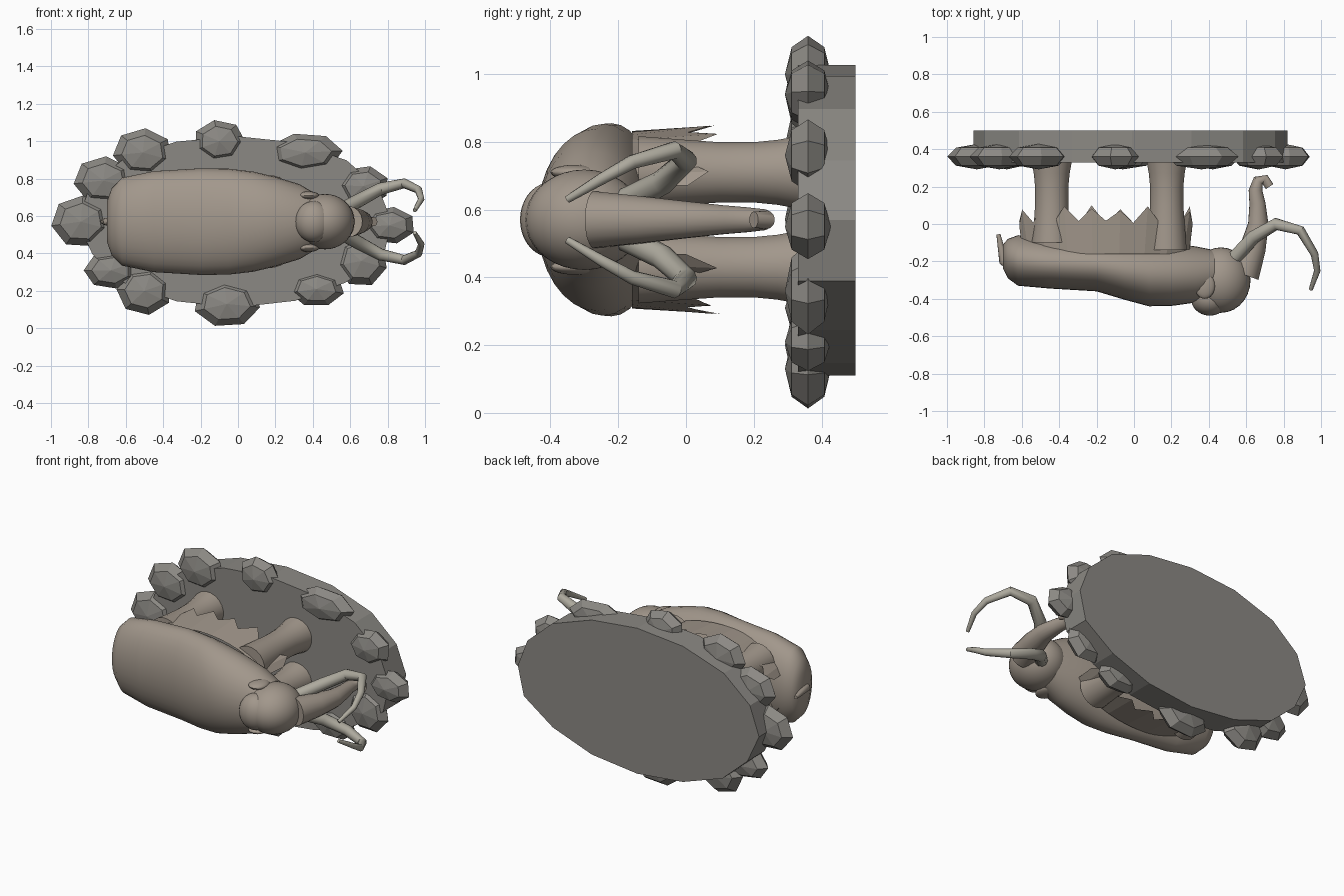
import bpy, bmesh, math, random
from mathutils import Vector, Matrix

if "Cube" in bpy.data.objects:
    bpy.data.objects.remove(bpy.data.objects["Cube"])

random.seed(4)
ZC = 0.57  # height of the animal's plane of symmetry (its "up" is -y)


def material(name, col):
    m = bpy.data.materials.new(name)
    m.diffuse_color = (*col, 1)
    m.use_nodes = True
    m.node_tree.nodes["Principled BSDF"].inputs["Base Color"].default_value = m.diffuse_color
    return m


FUR = material("fur", (0.36, 0.31, 0.26))
STONE = material("stone", (0.26, 0.25, 0.23))
IVORY = material("ivory", (0.42, 0.40, 0.34))


def finish(name, bm, mat, smooth=True):
    bmesh.ops.recalc_face_normals(bm, faces=bm.faces)
    me = bpy.data.meshes.new(name)
    bm.to_mesh(me)
    bm.free()
    me.materials.append(mat)
    ob = bpy.data.objects.new(name, me)
    bpy.context.collection.objects.link(ob)
    if smooth:
        bpy.ops.object.select_all(action='DESELECT')
        bpy.context.view_layer.objects.active = ob
        ob.select_set(True)
        bpy.ops.object.shade_smooth_by_angle(angle=math.radians(40))
    return ob


def loft(name, rings, mat, smooth=True):
    """Bridge equal rings of points and cap both ends."""
    bm = bmesh.new()
    rs = [[bm.verts.new(p) for p in r] for r in rings]
    n = len(rs[0])
    for a, b in zip(rs, rs[1:]):
        for i in range(n):
            j = (i + 1) % n
            bm.faces.new((a[i], a[j], b[j], b[i]))
    bm.faces.new(rs[0])
    bm.faces.new(rs[-1])
    return finish(name, bm, mat, smooth)


def tube(name, pts, mat, n=16):
    """Tapered tube through (x, y, z, radius) points."""
    P = [Vector(p[:3]) for p in pts]
    rings, side = [], None
    for i, p in enumerate(P):
        t = (P[min(i + 1, len(P) - 1)] - P[max(i - 1, 0)]).normalized()
        if side is None:
            side = t.orthogonal()
        side = (side - t * side.dot(t)).normalized()
        up = t.cross(side)
        rings.append([p + pts[i][3] * (math.cos(a) * side + math.sin(a) * up)
                      for a in (k * math.tau / n for k in range(n))])
    return loft(name, rings, mat)


def ball(name, c, r, mat, seg=28, rows=18):
    bm = bmesh.new()
    bmesh.ops.create_uvsphere(bm, u_segments=seg, v_segments=rows, radius=1,
                              matrix=Matrix.Translation(c) @ Matrix.Diagonal((*r, 1)))
    return finish(name, bm, mat)


# Rocky base slab, slightly uneven 16-sided oval
rim = []
for k in range(16):
    a, w = k * math.tau / 16, random.uniform(0.98, 1.02)
    rim.append((-0.01 + 0.84 * w * math.cos(a), 0.57 + 0.465 * w * math.sin(a)))
loft("base_slab", [[(x, y, z) for x, z in rim] for y in (0.33, 0.5)], STONE, False)

# Faceted stones round the rim: x, z, half width, half height
for i, (x, z, w, h) in enumerate([
        (-.84, .57, .16, .14), (-.72, .79, .16, .13), (-.51, .94, .16, .13),
        (-.10, 1.0, .14, .115), (.36, .94, .20, .105), (.67, .76, .14, .11),
        (.81, .55, .14, .10), (.66, .36, .14, .14), (.42, .21, .15, .095),
        (-.06, .13, .18, .125), (-.50, .20, .15, .13), (-.68, .31, .145, .10)]):
    bm = bmesh.new()
    bmesh.ops.create_uvsphere(bm, u_segments=7, v_segments=4, radius=1)
    spin = Matrix.Rotation(random.uniform(0, 1), 4, 'Z')
    bmesh.ops.transform(bm, verts=bm.verts, matrix=Matrix.Translation((x, .36, z))
                        @ Matrix.Diagonal((w, .068, h, 1))
                        @ Matrix.Rotation(math.pi / 2, 4, 'X') @ spin)
    finish(f"rim_stone_{i + 1}", bm, STONE, False)

# Body: x, back y, belly y, half width
rings = []
for x, yt, yb, hz in [(-.70, -.24, -.11, .11), (-.675, -.29, -.08, .18),
                      (-.62, -.33, -.06, .235), (-.45, -.345, -.075, .27),
                      (-.2, -.36, -.08, .285), (-.05, -.405, -.085, .283),
                      (.08, -.44, -.09, .268), (.2, -.438, -.1, .24),
                      (.33, -.42, -.12, .2), (.43, -.39, -.14, .14)]:
    rings.append([(x, (yt + yb) / 2 + (yt - yb) / 2 * math.cos(a), ZC + hz * math.sin(a))
                  for a in (k * math.tau / 32 for k in range(32))])
loft("body", rings, FUR)

# Head, crown and trunk
ball("head", (.465, -.30, ZC), (.158, .175, .148), FUR)
ball("crown", (.405, -.40, ZC), (.10, .09, .11), FUR)
tube("trunk", [(.585, -.27, ZC, .085), (.635, -.13, ZC, .07), (.665, 0, ZC, .055),
               (.66, .11, ZC, .043), (.65, .18, ZC, .037), (.665, .232, ZC, .031),
               (.70, .238, ZC, .027), (.725, .20, ZC, .024)], FUR, 18)

# Tail
tube("tail", [(-.66, -.23, ZC, .024), (-.70, -.20, ZC, .022),
              (-.71, -.13, ZC, .018), (-.725, -.055, ZC, .011)], FUR, 10)

# Parts mirrored left and right of the symmetry plane
for s, side in ((1, "left"), (-1, "right")):
    ball(f"ear_{side}", (.378, -.33, ZC + s * .14), (.055, .07, .022), FUR, 20, 12)
    tube(f"tusk_{side}", [(x, y, ZC + s * d, r) for x, y, d, r in [
        (.53, -.19, .05, .038), (.64, -.07, .11, .037), (.76, 0, .175, .033),
        (.89, -.035, .205, .027), (.965, -.16, .17, .021), (.98, -.25, .12, .017),
        (.945, -.35, .06, .011)]], IVORY, 10)

    # Legs
    for x, top, part in ((-.44, -.10, "rear"), (.175, -.14, "front")):
        tube(f"{part}_leg_{side}", [(x, y, ZC + s * .14, r) for y, r in (
            (top, .108), (0, .097), (.1, .09), (.2, .09), (.27, .097), (.34, .11))], FUR, 20)

    # Jagged hair skirt along the flank
    bm = bmesh.new()
    upper, lower = [], []
    steps = 16
    for k in range(steps + 1):
        a = math.radians(22 + 136 * k / steps)
        c, d = math.cos(a), s * math.sin(a)
        tip = k % 2 == 1
        f = 1.04 if tip else 1.0
        upper.append(bm.verts.new((-.15 + .48 * c, -.16, ZC + .262 * d)))
        y = random.uniform(.06, .10) if tip else random.uniform(-.01, .02)
        lower.append(bm.verts.new((-.15 + .50 * f * c, y, ZC + .27 * f * d)))
    for k in range(steps):
        bm.faces.new((upper[k], upper[k + 1], lower[k + 1], lower[k]))
    finish(f"hair_skirt_{side}", bm, FUR, False)
